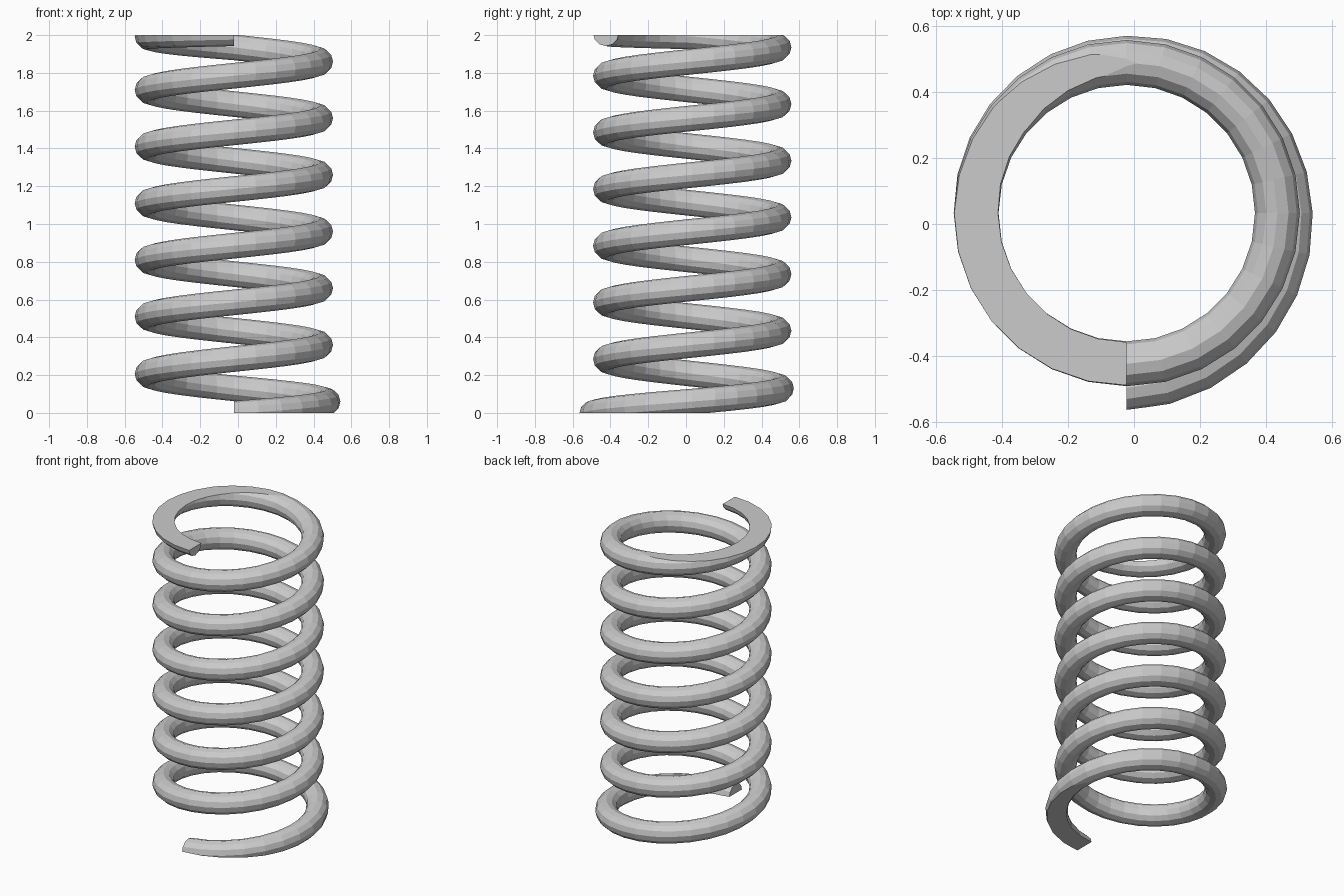
import bpy, bmesh
from math import sin, cos, tau, pi
from mathutils import Vector

if "Cube" in bpy.data.objects:
    bpy.data.objects.remove(bpy.data.objects["Cube"])

CENTER = Vector((-0.022, 0.033, 0))
WIRE, SIDES, STEPS, TURNS = 0.068, 12, 28, 7
# (turn, value) keys: height and coil radius along the wire
HEIGHT = [(0, -0.005), (0.25, 0.06), (0.5, 0.13), (0.75, 0.207), (1, 0.285),
          (6, 1.785), (6.5, 1.935), (6.75, 1.993), (7, 2.01)]
RADIUS = [(0, 0.53), (0.25, 0.496), (0.5, 0.47), (0.75, 0.457), (7, 0.457)]


def lerp(keys, t):
    for (a, va), (b, vb) in zip(keys, keys[1:]):
        if t <= b:
            return va + (vb - va) * (t - a) / (b - a)
    return keys[-1][1]


bm = bmesh.new()

# wire: rings swept along the helix, starting at the front
rings = []
for i in range(TURNS * STEPS + 1):
    t = i / STEPS
    ang = tau * t - pi / 2
    out = Vector((cos(ang), sin(ang), 0))
    mid = CENTER + out * lerp(RADIUS, t) + Vector((0, 0, lerp(HEIGHT, t)))
    rings.append([bm.verts.new(mid + out * (WIRE * cos(tau * k / SIDES))
                               + Vector((0, 0, WIRE * sin(tau * k / SIDES))))
                  for k in range(SIDES)])
for a, b in zip(rings, rings[1:]):
    for k in range(SIDES):
        n = (k + 1) % SIDES
        bm.faces.new((a[k], a[n], b[n], b[k]))
bm.faces.new(rings[0])
bm.faces.new(rings[-1][::-1])

# ground flat ends
for z, s in ((0, -1), (2, 1)):
    bmesh.ops.bisect_plane(bm, geom=bm.verts[:] + bm.edges[:] + bm.faces[:], dist=1e-5,
                           plane_co=(0, 0, z), plane_no=(0, 0, s), clear_outer=True)
    bmesh.ops.holes_fill(bm, edges=[e for e in bm.edges if e.is_boundary], sides=0)
bmesh.ops.triangulate(bm, faces=[f for f in bm.faces if len(f.verts) > 4])
bmesh.ops.recalc_face_normals(bm, faces=bm.faces[:])

mesh = bpy.data.meshes.new("coil_spring")
bm.to_mesh(mesh)
bm.free()
spring = bpy.data.objects.new("coil_spring", mesh)
bpy.context.collection.objects.link(spring)
